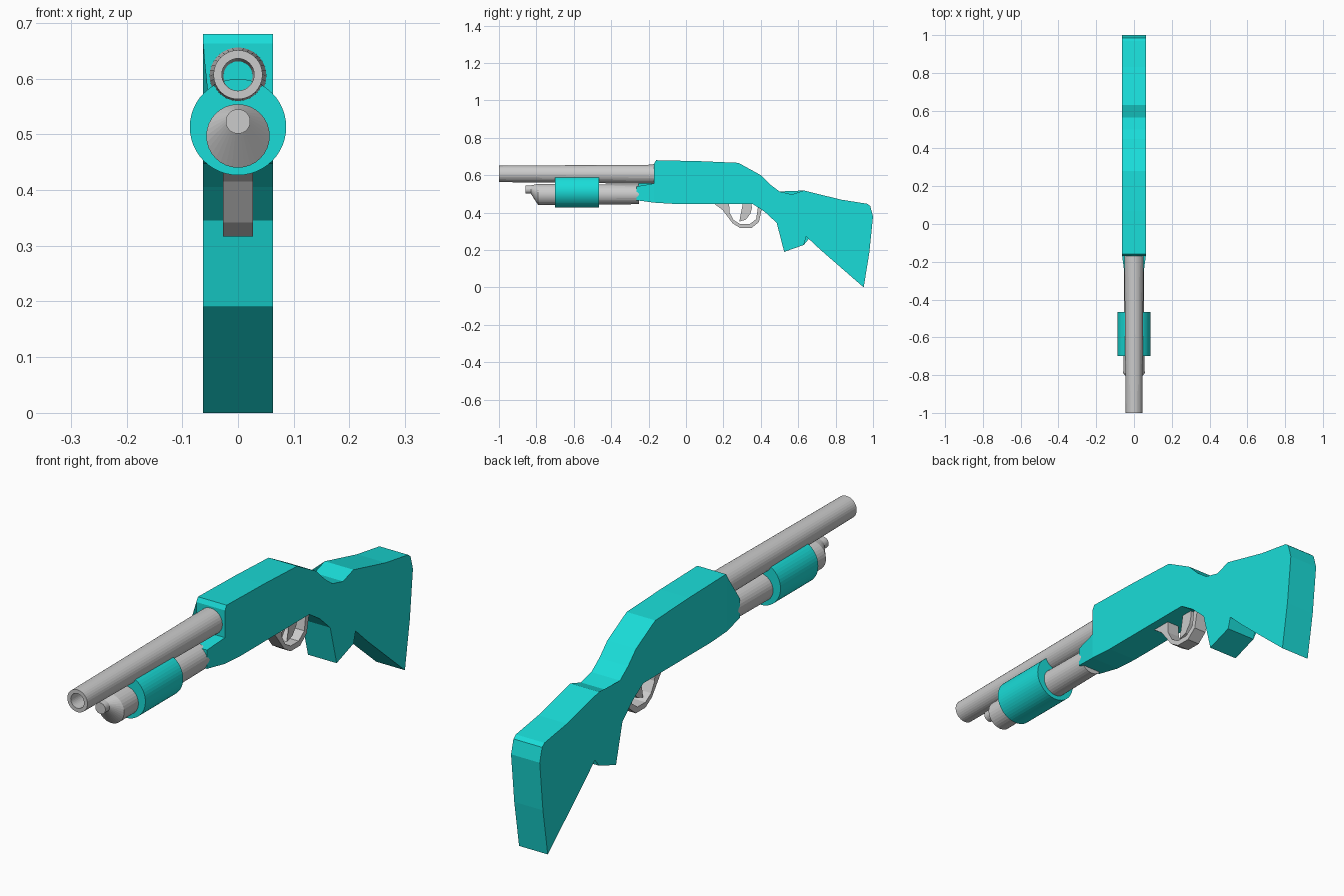
import bpy, bmesh, math

if "Cube" in bpy.data.objects:
    bpy.data.objects.remove(bpy.data.objects["Cube"])

teal = bpy.data.materials.new("teal")
teal.diffuse_color = (0.01, 0.72, 0.69, 1)
teal.use_nodes = True
teal.node_tree.nodes["Principled BSDF"].inputs["Base Color"].default_value = teal.diffuse_color


def finish(name, bm, mat=None):
    bmesh.ops.recalc_face_normals(bm, faces=bm.faces[:])
    me = bpy.data.meshes.new(name)
    bm.to_mesh(me)
    bm.free()
    ob = bpy.data.objects.new(name, me)
    bpy.context.collection.objects.link(ob)
    if mat:
        me.materials.append(mat)
    return ob


def extrude_profile(name, pts, half, mat=None, taper=None):
    """Side profile (y, z) extruded symmetrically across x."""
    bm = bmesh.new()
    sides = [[bm.verts.new((s * (taper(y) if taper else half), y, z)) for y, z in pts]
             for s in (-1, 1)]
    a, b = sides
    caps = [bm.faces.new(a), bm.faces.new(b[::-1])]
    n = len(pts)
    for i in range(n):
        j = (i + 1) % n
        bm.faces.new((a[i], b[i], b[j], a[j]))
    bmesh.ops.triangulate(bm, faces=caps)
    return finish(name, bm, mat)


def loft(name, rings, mat=None, n=32, closed=False):
    """Circles (y, z centre, radius) joined along y; closed loops back, else capped."""
    bm = bmesh.new()
    loops = [[bm.verts.new((r * math.cos(2 * math.pi * k / n), y, z + r * math.sin(2 * math.pi * k / n)))
              for k in range(n)] for y, z, r in rings]
    pairs = list(zip(loops, loops[1:]))
    if closed:
        pairs.append((loops[-1], loops[0]))
    else:
        bm.faces.new(loops[0])
        bm.faces.new(loops[-1])
    for p, q in pairs:
        for k in range(n):
            m = (k + 1) % n
            bm.faces.new((p[k], p[m], q[m], q[k]))
    return finish(name, bm, mat)


# receiver and stock in one slab, narrowing at the nose
body = [(-0.16, 0.68), (0.07, 0.675), (0.28, 0.666), (0.40, 0.60), (0.45, 0.55), (0.50, 0.513),
        (0.565, 0.497), (0.63, 0.518), (0.83, 0.469), (0.97, 0.447), (0.985, 0.435),
        (1.0, 0.38), (0.98, 0.185), (0.95, 0.0), (0.72, 0.2), (0.643, 0.272),
        (0.63, 0.227), (0.525, 0.19), (0.485, 0.345), (0.42, 0.405), (0.355, 0.447),
        (-0.07, 0.447), (-0.17, 0.453), (-0.265, 0.466), (-0.265, 0.54),
        (-0.17, 0.556), (-0.17, 0.663)]
extrude_profile("receiver_and_stock", body, 0.0625, teal,
                lambda y: 0.05 if y < -0.2 else 0.0625)

# hollow barrel
loft("barrel", [(-1.0, 0.607, 0.044), (-0.165, 0.605, 0.051),
                (-0.165, 0.605, 0.026), (-1.0, 0.607, 0.029)], closed=True)

# magazine tube with off-centre nose cap
loft("magazine_tube", [(-0.857, 0.523, 0.022), (-0.83, 0.523, 0.022),
                       (-0.79, 0.497, 0.057), (-0.25, 0.497, 0.052)])

# pump grip
loft("pump_grip", [(-0.70, 0.513, 0.0865), (-0.465, 0.513, 0.0865)], teal, 48)

# trigger guard band
guard = [(0.14, 0.455), (0.195, 0.415), (0.25, 0.342), (0.29, 0.317), (0.35, 0.317),
         (0.39, 0.35), (0.407, 0.43), (0.385, 0.43), (0.375, 0.365), (0.34, 0.338),
         (0.29, 0.338), (0.255, 0.36), (0.233, 0.40), (0.23, 0.455)]
extrude_profile("trigger_guard", guard, 0.0265)

# curved trigger
trigger = [(0.305, 0.455), (0.318, 0.42), (0.31, 0.385), (0.285, 0.352), (0.32, 0.362),
           (0.345, 0.395), (0.352, 0.425), (0.35, 0.455)]
extrude_profile("trigger", trigger, 0.013)
